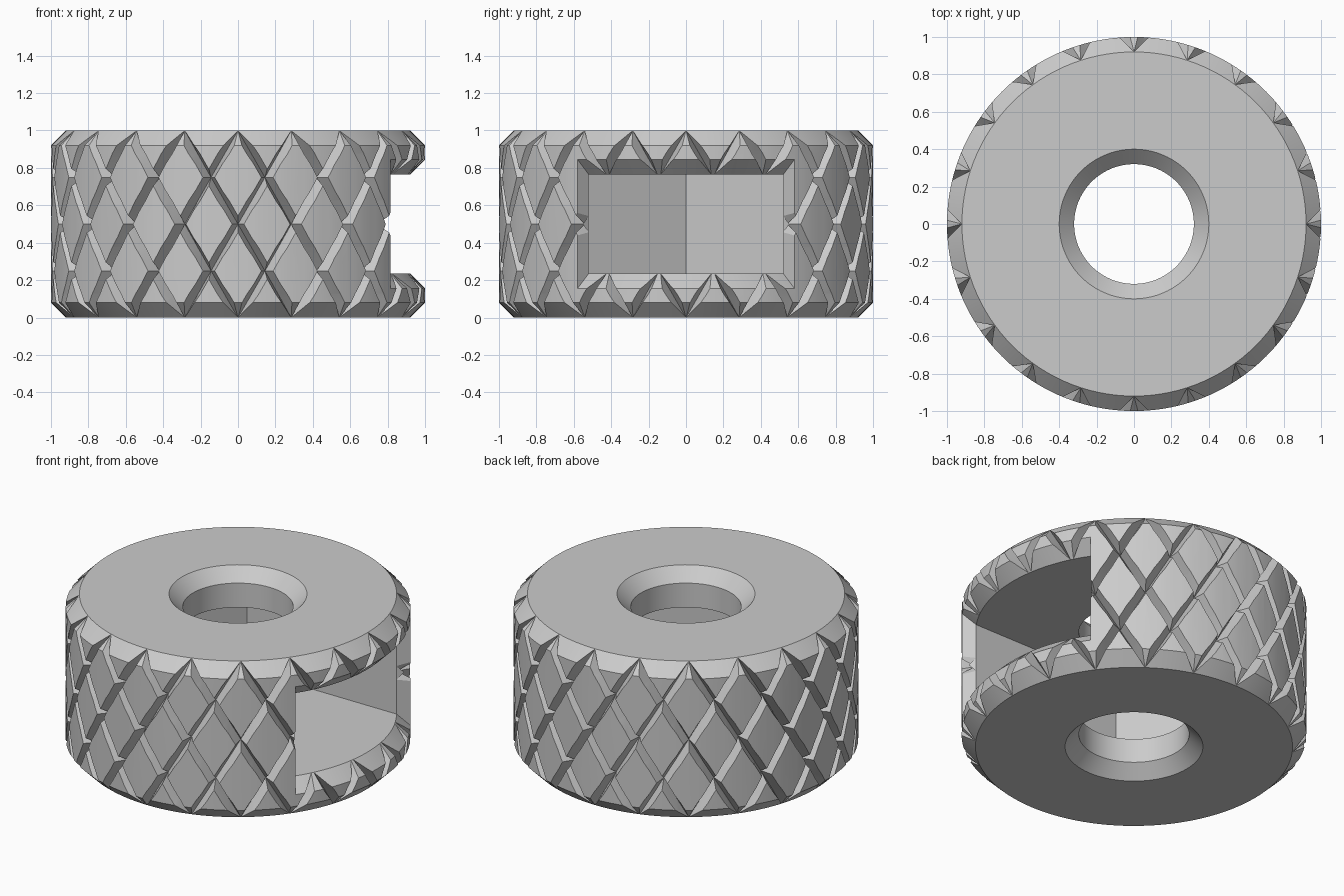
import bpy, bmesh
from math import sin, cos, pi, radians, sqrt

if "Cube" in bpy.data.objects:
    bpy.data.objects.remove(bpy.data.objects["Cube"])

SEG = 120       # sides of the wheel
GROOVES = 20    # knurl grooves per direction


def loft(name, groups, closed=False):
    """Each group is a list of equal-sized rings, skinned together into one solid."""
    bm = bmesh.new()
    for rings in groups:
        vs = [[bm.verts.new(p) for p in ring] for ring in rings]
        n = len(vs[0])
        for i in range(len(vs) if closed else len(vs) - 1):
            a, b = vs[i], vs[(i + 1) % len(vs)]
            for j in range(n):
                k = (j + 1) % n
                bm.faces.new((a[j], a[k], b[k], b[j]))
        if not closed:
            bm.faces.new(vs[0])
            bm.faces.new(vs[-1])
    bmesh.ops.recalc_face_normals(bm, faces=bm.faces)
    me = bpy.data.meshes.new(name)
    bm.to_mesh(me)
    bm.free()
    ob = bpy.data.objects.new(name, me)
    bpy.context.collection.objects.link(ob)
    return ob


def polar(r, a, z):
    return (r * cos(a), r * sin(a), z)


# wheel body: chamfered section with bore, revolved
section = [(0.32, 0.08), (0.40, 0), (0.92, 0), (1, 0.08),
           (1, 0.92), (0.92, 1), (0.40, 1), (0.32, 0.92)]
wheel = loft("knurled_wheel",
             [[[polar(r, 2 * pi * i / SEG, z) for r, z in section] for i in range(SEG)]],
             closed=True)


# helical V grooves, one cutter per direction (tiny phase keeps the cuts clean)
def groove_cutter(name, hand, phase):
    groups = []
    for g in range(GROOVES):
        rings = []
        for s in range(-1, 10):
            z = s / 8
            a = 2 * pi * g / GROOVES + hand * radians(36) * z + phase
            rings.append([polar(0.921, a, z), polar(1.1, a + 0.065, z), polar(1.1, a - 0.065, z)])
        groups.append(rings)
    ob = loft(name, groups)
    bm = bmesh.new()
    bm.from_mesh(ob.data)
    bmesh.ops.triangulate(bm, faces=bm.faces)
    bm.to_mesh(ob.data)
    bm.free()
    return ob


# nut pocket: half hexagon at the back, open towards +x
W, H = 0.52, 0.265
outline = [(-W / cos(pi / 6), 0), (-W * 0.57735, -W), (1.2, -W), (1.2, W), (-W * 0.57735, W)]
pocket = loft("pocket_cutter", [[[(x, y, z) for x, y in outline] for z in (0.5 - H, 0.5 + H)]])

# flared mouth of the pocket, following the round rim
mouth_rings = []
for i in range(41):
    t = i / 20 - 1
    ring = []
    for r, side in ((0.90, -1), (1.08, -1), (1.08, 1), (0.90, 1)):
        y = t * (W + (r - 0.92) * 0.75)
        ring.append((sqrt(r * r - y * y), y, 0.5 + side * (H + r - 0.92)))
    mouth_rings.append(ring)
mouth = loft("mouth_cutter", [mouth_rings])

cutters = [pocket, mouth, groove_cutter("groove_cutter_left", 1, 0.0007),
           groove_cutter("groove_cutter_right", -1, -0.0004)]
bpy.context.view_layer.objects.active = wheel
for ob in cutters:
    ob.hide_render = True
    m = wheel.modifiers.new(ob.name, 'BOOLEAN')
    m.operation = 'DIFFERENCE'
    m.solver = 'MANIFOLD'
    m.object = ob
    bpy.ops.object.modifier_apply(modifier=m.name)
for ob in cutters:
    bpy.data.objects.remove(ob)

# smooth round walls, crisp edges
bpy.ops.object.select_all(action='DESELECT')
wheel.select_set(True)
bpy.ops.object.shade_smooth_by_angle(angle=radians(12))
